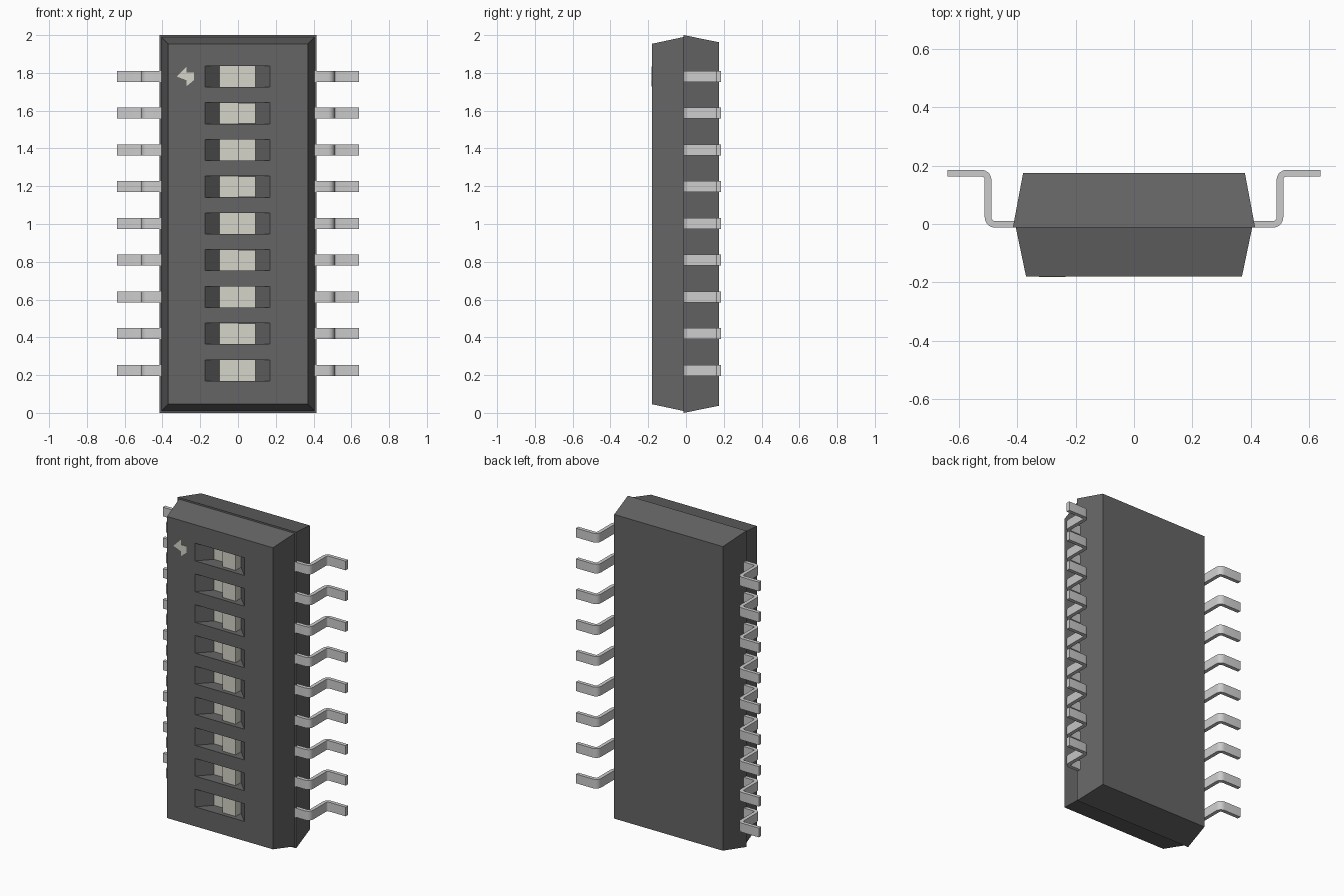
import bpy, bmesh, math
from mathutils import Vector

if "Cube" in bpy.data.objects:
    bpy.data.objects.remove(bpy.data.objects["Cube"])

COUNT, Z0, STEP = 9, 0.225, 0.1945


def material(name, rgb):
    m = bpy.data.materials.new(name)
    m.diffuse_color = (*rgb, 1)
    m.use_nodes = True
    m.node_tree.nodes["Principled BSDF"].inputs["Base Color"].default_value = m.diffuse_color
    return m


DARK = material("dark_plastic", (0.13, 0.13, 0.13))
CREAM = material("cream_plastic", (0.66, 0.66, 0.58))
METAL = material("tin_metal", (0.58, 0.58, 0.55))


def make_object(name, bm, mat):
    bmesh.ops.recalc_face_normals(bm, faces=bm.faces)
    mesh = bpy.data.meshes.new(name)
    bm.to_mesh(mesh)
    bm.free()
    ob = bpy.data.objects.new(name, mesh)
    bpy.context.collection.objects.link(ob)
    mesh.materials.append(mat)
    return ob


def prism(bm, outline, z, height):
    """Extrude an (x, y) outline to a solid centred on height z."""
    face = bm.faces.new([bm.verts.new((x, y, z - height / 2)) for x, y in outline])
    ext = bmesh.ops.extrude_face_region(bm, geom=[face])["geom"]
    bmesh.ops.translate(bm, vec=(0, 0, height),
                        verts=[v for v in ext if isinstance(v, bmesh.types.BMVert)])


def frustum(name, y_a, half_a, inset_a, y_b, half_b, inset_b):
    """Tapered block between two rectangles facing along y."""
    bm = bmesh.new()
    rings = []
    for y, w, i in ((y_a, half_a, inset_a), (y_b, half_b, inset_b)):
        rings.append([bm.verts.new(p) for p in
                      ((-w, y, i), (w, y, i), (w, y, 2 - i), (-w, y, 2 - i))])
    a, b = rings
    bm.faces.new(a)
    bm.faces.new(b)
    for k in range(4):
        n = (k + 1) % 4
        bm.faces.new((a[k], a[n], b[n], b[k]))
    return make_object(name, bm, DARK)


# Two halves of the case, with a small step at the parting line
frustum("case_back", -0.012, 0.415, 0.0, 0.175, 0.38, 0.038)
front = frustum("case_front", -0.18, 0.37, 0.046, -0.012, 0.405, 0.01)

# Switch windows with sloping ends, cut into the front
heights = [Z0 + i * STEP for i in range(COUNT)]
bm = bmesh.new()
for z in heights:
    prism(bm, [(-0.194, -0.2), (0.19, -0.2), (0.092, -0.10), (-0.097, -0.10)], z, 0.112)
cutter = make_object("window_cutter", bm, DARK)
cutter.hide_render = True
cut = front.modifiers.new("windows", 'BOOLEAN')
cut.operation, cut.solver, cut.object = 'DIFFERENCE', 'EXACT', cutter
bpy.context.view_layer.objects.active = front
bpy.ops.object.modifier_apply(modifier=cut.name)
bpy.data.objects.remove(cutter)

# Sliders: low plate on the left, raised knob on the right
bm = bmesh.new()
for z in heights:
    prism(bm, [(-0.097, -0.095), (-0.097, -0.102), (0, -0.102), (0, -0.155),
               (0.092, -0.155), (0.092, -0.095)], z, 0.11)
make_object("switch_sliders", bm, CREAM)

# Direction arrow printed beside the top switch
bm = bmesh.new()
head = [(-0.325, 0), (-0.273, 0.052), (-0.273, 0.02), (-0.234, 0.02),
        (-0.234, -0.02), (-0.273, -0.052), (-0.273, -0.02)]
face = bm.faces.new([bm.verts.new((x, -0.179, heights[-1] + z)) for x, z in head])
ext = bmesh.ops.extrude_face_region(bm, geom=[face])["geom"]
bmesh.ops.translate(bm, vec=(0, -0.003, 0),
                    verts=[v for v in ext if isinstance(v, bmesh.types.BMVert)])
make_object("arrow_mark", bm, CREAM)


# Bent pins: one gull-wing profile, arrayed up and mirrored across
def bend(cx, cy, r, start, end, n=5):
    angles = [math.radians(start + (end - start) * k / n) for k in range(n + 1)]
    return [(cx + r * math.cos(a), cy + r * math.sin(a)) for a in angles]


T, R = 0.0115, 0.023  # half thickness, centre bend radius
low, high, post = -0.001, 0.174, 0.5


def pin_side(s):
    d = s * T
    return ([(0.38, low - d)]
            + bend(post - R, low + R, R + d, -90, 0)
            + bend(post + R, high - R, R - d, 180, 90)
            + [(0.64, high - d)])


bm = bmesh.new()
prism(bm, pin_side(1) + pin_side(-1)[::-1], Z0, 0.058)
pins = make_object("pins", bm, METAL)
bpy.context.view_layer.objects.active = pins
pins.select_set(True)
bpy.ops.object.shade_smooth_by_angle(angle=math.radians(30))
array = pins.modifiers.new("rows", 'ARRAY')
array.count = COUNT
array.use_relative_offset = False
array.use_constant_offset = True
array.constant_offset_displace = (0, 0, STEP)
mirror = pins.modifiers.new("both_sides", 'MIRROR')
mirror.use_mirror_merge = False
